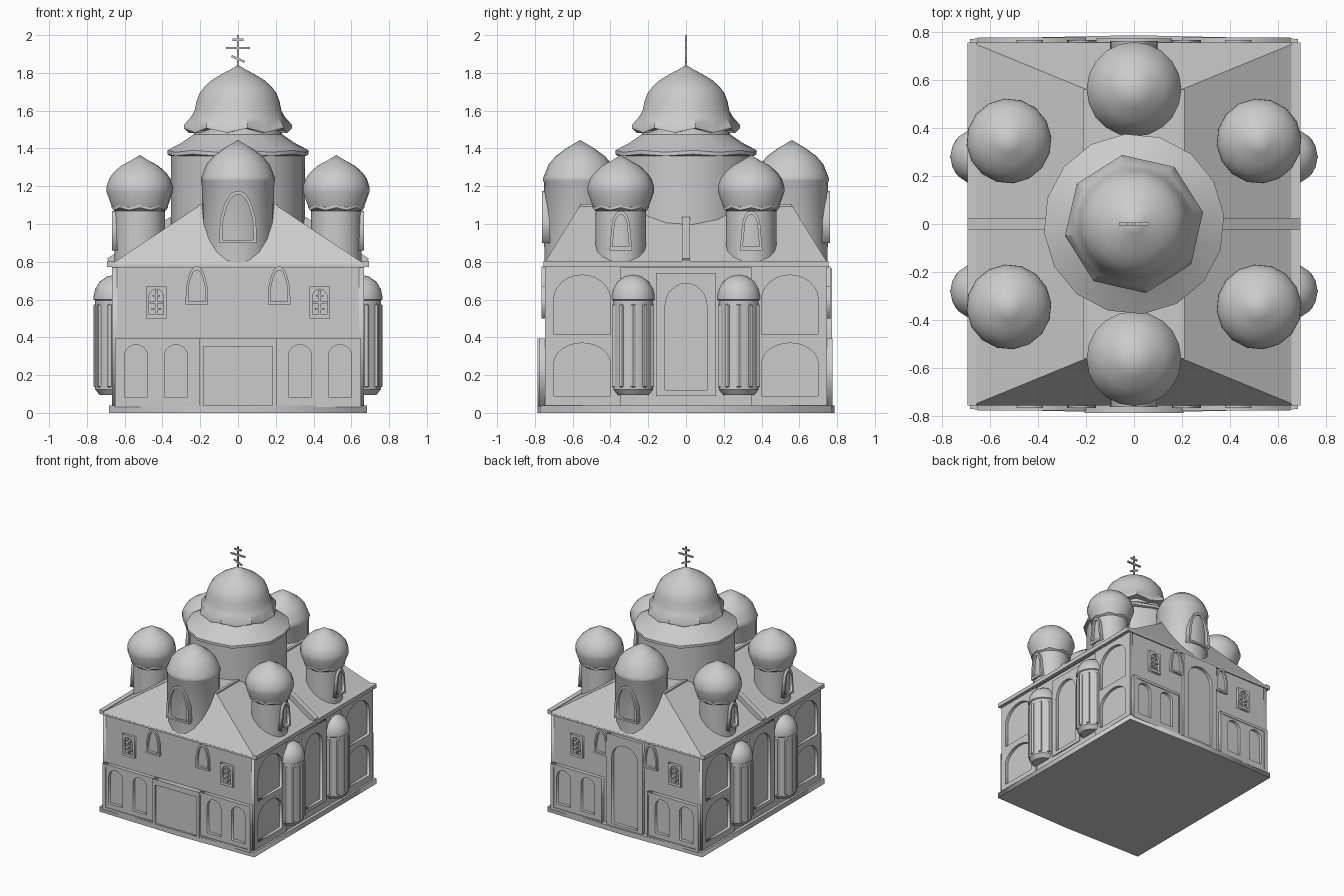
import bpy, bmesh
from math import sin, cos, pi, radians
from mathutils import Matrix

if "Cube" in bpy.data.objects:
    bpy.data.objects.remove(bpy.data.objects["Cube"])

def add(name, me, smooth=False):
    ob = bpy.data.objects.new(name, me)
    bpy.context.collection.objects.link(ob)
    if smooth:
        bpy.ops.object.select_all(action='DESELECT')
        ob.select_set(True)
        bpy.context.view_layer.objects.active = ob
        bpy.ops.object.shade_smooth_by_angle(angle=radians(32))
    return ob

def box(name, x0, x1, y0, y1, z0, z1, tilt=0, top=None):
    """Box; 'tilt' turns it about y, 'top' = (sx, sy) tapers the upper face."""
    bm = bmesh.new()
    bmesh.ops.create_cube(bm, size=1)
    for v in bm.verts:
        if top and v.co.z > 0:
            v.co.x *= top[0]
            v.co.y *= top[1]
    m = (Matrix.Translation(((x0+x1)/2, (y0+y1)/2, (z0+z1)/2)) @ Matrix.Rotation(tilt, 4, 'Y')
         @ Matrix.Diagonal((x1-x0, y1-y0, z1-z0, 1)))
    bm.transform(m)
    me = bpy.data.meshes.new(name)
    bm.to_mesh(me)
    bm.free()
    return add(name, me)

def lathe(name, prof, x=0, y=0, n=16, turn=0.0):
    """Revolve (r, z[, z wave, r wave]) points; waves alternate round the ring."""
    bm = bmesh.new()
    rings = []
    for p in prof:
        r, z, w, q = (tuple(p) + (0, 0))[:4]
        if r == 0:
            rings.append([bm.verts.new((x, y, z))] * n)
            continue
        ring = []
        for i in range(n):
            a, s = turn + 2*pi*i/n, 1 if i % 2 == 0 else -1
            ring.append(bm.verts.new((x+(r+q*s)*cos(a), y+(r+q*s)*sin(a), z+w*s)))
        rings.append(ring)
    for a, b in zip(rings, rings[1:]):
        for i in range(n):
            j = (i+1) % n
            bm.faces.new(list(dict.fromkeys((a[i], a[j], b[j], b[i]))))
    bmesh.ops.recalc_face_normals(bm, faces=bm.faces)
    me = bpy.data.meshes.new(name)
    bm.to_mesh(me)
    bm.free()
    return add(name, me, True)

def prism(name, loops, depth, matrix):
    """Filled outline with holes, extruded."""
    cu = bpy.data.curves.new(name, 'CURVE')
    cu.dimensions, cu.fill_mode, cu.extrude = '2D', 'BOTH', depth/2
    for lp in loops:
        sp = cu.splines.new('POLY')
        sp.points.add(len(lp)-1)
        for pt, (u, v) in zip(sp.points, lp):
            pt.co = (u, v, 0, 1)
        sp.use_cyclic_u = True
    tmp = bpy.data.objects.new(name + "_tmp", cu)
    bpy.context.collection.objects.link(tmp)
    dg = bpy.context.evaluated_depsgraph_get()
    me = bpy.data.meshes.new_from_object(tmp.evaluated_get(dg))
    bpy.data.objects.remove(tmp)
    me.transform(matrix)
    return add(name, me)

def panel(name, loops, d0, d1, side=0):
    """Wall panel between distances d0 and d1; side 0 front, 90 right, 180 back, 270 left."""
    m = (Matrix.Rotation(radians(side), 4, 'Z') @ Matrix.Translation((0, -(d0+d1)/2, 0))
         @ Matrix.Rotation(pi/2, 4, 'X'))
    return prism(name, loops, d1-d0, m)

def rect(u0, u1, z0, z1):
    return [(u0, z0), (u1, z0), (u1, z1), (u0, z1)]

def arch(c, hw, z0, zs, z1, taper=1.0, n=12):
    t = hw*taper
    return ([(c-hw, z0), (c+hw, z0)] +
            [(c+t*cos(pi*i/n), zs+(z1-zs)*sin(pi*i/n)) for i in range(n+1)])

def pointed(c, hw, z0, z1):
    h = z1-z0
    half = [(hw, z0), (hw*.95, z0+.45*h), (hw*.72, z0+.75*h), (hw*.42, z0+.94*h), (hw*.12, z1)]
    return [(c+u, z) for u, z in half] + [(c-u, z) for u, z in reversed(half)]

# body and plinth
box("body", -.645, .645, -.745, .745, 0, .79)
prism("plinth", [[(-.683, -.77), (0, -.785), (.683, -.77), (.683, .77), (0, .785), (-.683, .77)]],
      .04, Matrix.Translation((0, 0, .02)))

# hipped roof, eaves and side ridge beams
box("roof", -.675, .675, -.755, .755, .785, 1.1, top=(.2/.675, .56/.755))
box("eaves_slab", -.67, .67, -.755, .755, .77, .786)
for s in (-1, 1):
    box("eave_gutter", *sorted((s*.655, s*.693)), -.755, .755, .772, .803)
    box("roof_beam", s*.515-.2, s*.515+.2, -.022, .022, .89, .93, tilt=s*.586)
    box("ridge_trim", s*.2-.01, s*.2+.01, -.56, .56, 1.09, 1.105)

# side walls: corner panels with arched niches, central doorway
for side in (90, 270):
    for s in (-1, 1):
        c = s*.55
        panel("side_bay", [rect(*sorted((s*.345, s*.747)), .04, .775),
                           arch(c, .15, .09, .26, .37), arch(c, .15, .415, .6, .73)], .64, .668, side)
    panel("side_middle", [rect(-.345, .345, .04, .775), rect(-.155, .155, .09, .73)], .64, .66, side)
    panel("side_door_frame", [rect(-.16, .16, .09, .74), arch(0, .11, .12, .57, .685)], .64, .668, side)

# front and back walls
for side in (0, 180):
    for s in (-1, 1):
        niches = [arch(s*.54, .06, .085, .305, .36), arch(s*.328, .06, .085, .305, .36)]
        panel("lower_arcade", [rect(*sorted((s*.2, s*.645)), .03, .39)] + niches, .74, .77, side)
        panel("arcade_trim", [rect(*sorted((s*.2, s*.65)), .03, .395),
                              rect(*sorted((s*.21, s*.625)), .05, .375)], .74, .776, side)
        # upper pointed window
        panel("upper_window_frame", [pointed(s*.218, .06, .575, .775),
                                     pointed(s*.218, .045, .59, .755)], .74, .765, side)
        # small framed window with cross-shaped bars
        c = s*.433
        panel("small_window_frame", [rect(c-.055, c+.055, .5, .67),
                                     arch(c, .038, .52, .615, .655)], .74, .765, side)
        panel("small_window_post", [rect(c-.006, c+.006, .52, .65)], .74, .76, side)
        for z, w in ((.55, .025), (.585, .036), (.62, .02)):
            panel("small_window_bar", [rect(c-w, c+w, z-.005, z+.005)], .74, .759, side)
panel("gate_frame", [rect(-.205, .205, .03, .395), rect(-.182, .182, .04, .352)], .74, .785, 0)
panel("gate", [rect(-.185, .185, .03, .36)], .74, .77, 0)
panel("back_door_frame", [rect(-.158, .158, .03, .765), arch(0, .115, .06, .59, .7)], .74, .772, 180)

# half-round side turrets with ribs
for sx in (-1, 1):
    for sy in (-1, 1):
        x, y = sx*.648, sy*.28
        lathe("side_turret", [(0, .095), (.085, .095), (.108, .125), (.108, .595), (.116, .6), (.116, .62),
                              (.108, .655), (.085, .695), (.045, .722), (0, .732)], x, y)
        for k in range(-2, 3):
            a = radians(k*36) + (0 if sx > 0 else pi)
            lathe("turret_rib", [(0, .13), (.018, .14), (.018, .57), (0, .58)],
                  x+.1*cos(a), y+.1*sin(a), n=6)

# four corner domes with outward windows
for sx in (-1, 1):
    for sy in (-1, 1):
        x, y = sx*.52, sy*.345
        lathe("corner_drum", [(0, .79), (.134, .79), (.134, 1.07), (.15, 1.08, .007), (.15, 1.095, .007),
                              (.12, 1.1)], x, y)
        lathe("corner_dome", [(0, 1.09), (.148, 1.09), (.177, 1.17), (.176, 1.2), (.163, 1.24), (.14, 1.272),
                              (.1, 1.308), (.05, 1.335), (0, 1.365)], x, y, turn=.1)
        side = 90 if sx > 0 else 270
        u = y*sx
        panel("corner_window_frame", [arch(u, .06, .86, .98, 1.07, .82),
                                      arch(u, .044, .88, .97, 1.05, .8)], .62, .667, side)

# front and back domed apses
for side, s in ((0, -1), (180, 1)):
    lathe("apse_drum", [(0, .78), (.19, .78), (.192, 1.22), (.197, 1.23), (.197, 1.243), (.188, 1.265),
                        (.168, 1.315), (.13, 1.36), (.075, 1.4), (0, 1.445)], 0, s*.56, n=20)
    panel("apse_window_frame", [pointed(0, .1, .9, 1.175), pointed(0, .082, .915, 1.155)], .715, .762, side)

# central drum, skirt roof and great dome
lathe("central_drum", [(0, .95), (.357, .95), (.357, 1.36), (.376, 1.365, .005), (.376, 1.385, .005),
                       (.3, 1.43), (.235, 1.475), (.225, 1.53), (0, 1.53)], turn=.1)
lathe("great_dome", [(0, 1.5), (.25, 1.495, .012, .01), (.28, 1.495, .012, .011), (.28, 1.512, .012, .011),
                     (.25, 1.56, .004, .005), (.233, 1.6), (.223, 1.65), (.205, 1.695), (.175, 1.733),
                     (.135, 1.766), (.085, 1.795), (.04, 1.818), (0, 1.842)], turn=.17)

# cross
box("cross_post", -.006, .006, -.006, .006, 1.82, 2.0)
box("cross_top_bar", -.03, .03, -.006, .006, 1.969, 1.981)
box("cross_main_bar", -.063, .063, -.006, .006, 1.926, 1.938)
box("cross_slanted_bar", -.038, .038, -.006, .006, 1.868, 1.88, tilt=.42)
